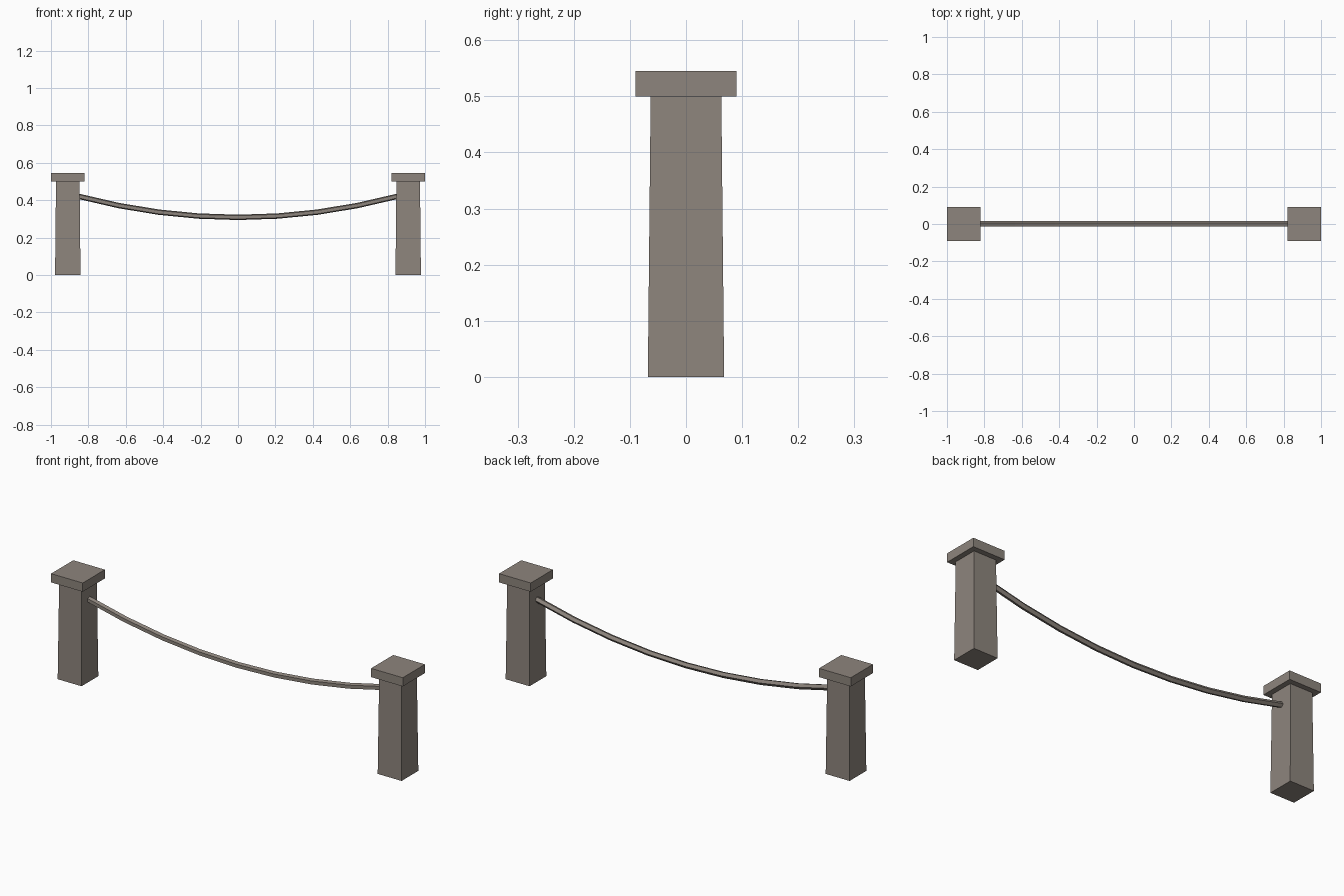
import bpy
import bmesh
from math import cos, sin, tau
from mathutils import Vector

cube = bpy.data.objects.get("Cube")
if cube:
    bpy.data.objects.remove(cube, do_unlink=True)


def make_material(name, colour):
    mat = bpy.data.materials.new(name)
    mat.use_nodes = True
    mat.diffuse_color = colour
    mat.node_tree.nodes["Principled BSDF"].inputs["Base Color"].default_value = colour
    return mat


stone = make_material("warm grey stone", (0.27, 0.235, 0.205, 1))


def add_object(name, bm):
    bmesh.ops.recalc_face_normals(bm, faces=bm.faces)
    mesh = bpy.data.meshes.new(name)
    bm.to_mesh(mesh)
    bm.free()
    mesh.materials.append(stone)
    obj = bpy.data.objects.new(name, mesh)
    bpy.context.collection.objects.link(obj)
    return obj


def loft(name, rings):
    """Skin a list of closed rings and cap both ends."""
    bm = bmesh.new()
    loops = [[bm.verts.new(p) for p in ring] for ring in rings]
    n = len(loops[0])
    for a, b in zip(loops, loops[1:]):
        for i in range(n):
            j = (i + 1) % n
            bm.faces.new((a[i], a[j], b[j], b[i]))
    bm.faces.new(loops[0])
    bm.faces.new(loops[-1])
    return add_object(name, bm)


def square(x, half, z):
    return [(x + sx * half, sy * half, z)
            for sx, sy in ((-1, -1), (1, -1), (1, 1), (-1, 1))]


# Tapered posts with flat caps
for side, x in (("left", 0.91), ("right", -0.91)):
    loft(side + "_post", [square(x, 0.068, 0), square(x, 0.063, 0.5)])
    loft(side + "_post_cap", [square(x, 0.09, 0.5), square(x, 0.09, 0.545)])

# Sagging five-sided rail between the posts
SPAN, LOW, SAG, RADIUS, STEPS, SIDES = 0.85, 0.308, 0.112, 0.015, 8, 5
rings = []
for k in range(STEPS + 1):
    t = 2 * k / STEPS - 1
    centre = Vector((SPAN * t, 0, LOW + SAG * t * t))
    tangent = Vector((SPAN, 0, 2 * SAG * t)).normalized()
    across = Vector((0, 1, 0))
    normal = tangent.cross(across)
    rings.append([centre + RADIUS * (cos(tau * i / SIDES) * across
                                     + sin(tau * i / SIDES) * normal)
                  for i in range(SIDES)])
loft("hanging_rail", rings)
